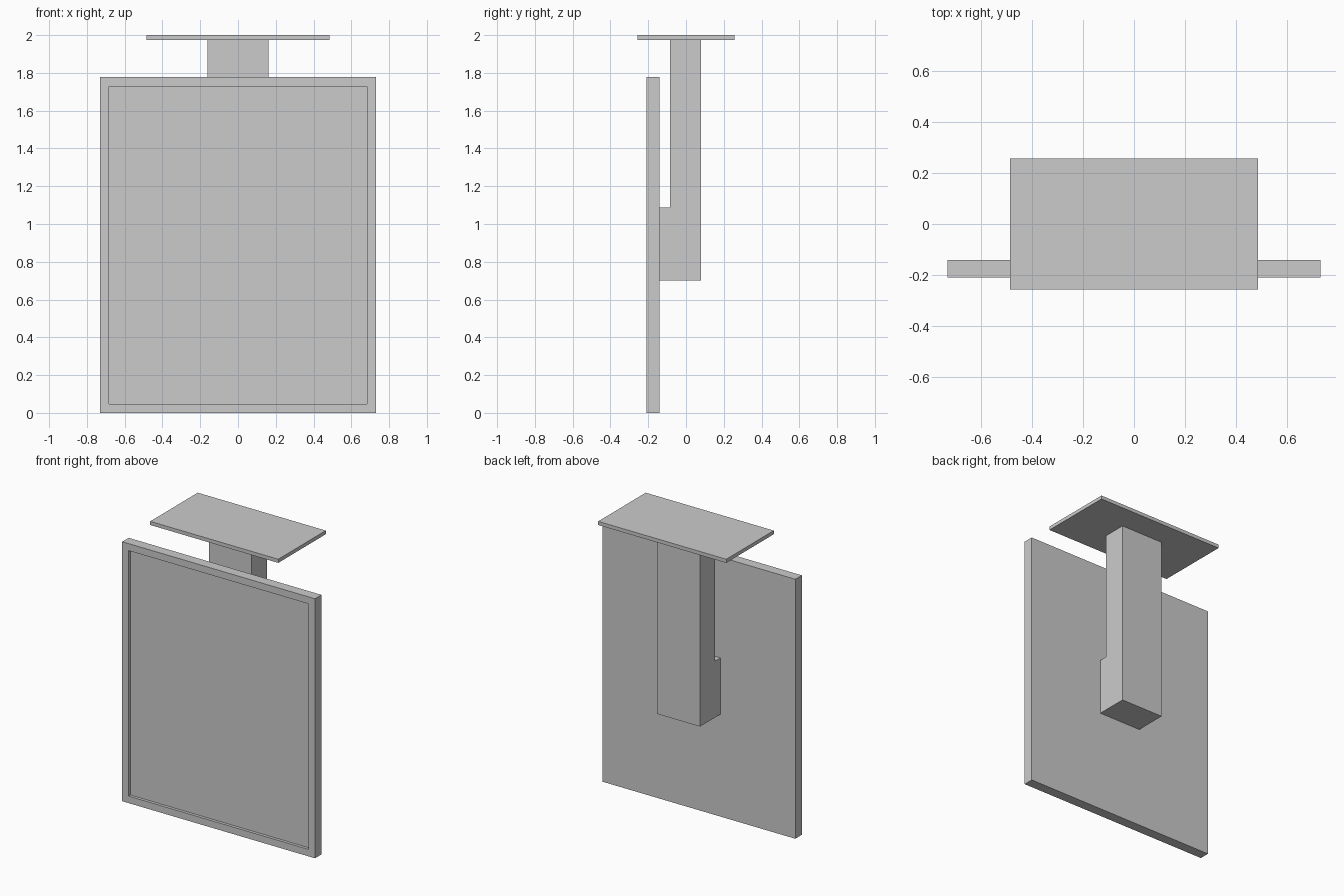
import bpy, bmesh

if "Cube" in bpy.data.objects:
    bpy.data.objects.remove(bpy.data.objects["Cube"])


def finish(name, bm):
    bmesh.ops.recalc_face_normals(bm, faces=bm.faces)
    mesh = bpy.data.meshes.new(name)
    bm.to_mesh(mesh)
    bm.free()
    obj = bpy.data.objects.new(name, mesh)
    bpy.context.collection.objects.link(obj)
    return obj


def extrude_profile(bm, yz, half_width):
    """Extrude a side profile (y, z) symmetrically across x."""
    face = bm.faces.new([bm.verts.new((-half_width, y, z)) for y, z in yz])
    out = bmesh.ops.extrude_face_region(bm, geom=[face])
    verts = [v for v in out["geom"] if isinstance(v, bmesh.types.BMVert)]
    bmesh.ops.translate(bm, verts=verts, vec=(2 * half_width, 0, 0))
    bmesh.ops.recalc_face_normals(bm, faces=bm.faces)


def rect(y0, y1, z0, z1):
    return [(y0, z0), (y1, z0), (y1, z1), (y0, z1)]


# Display panel with a recessed screen inside a thin rim
bm = bmesh.new()
extrude_profile(bm, rect(-0.21, -0.14, 0.0, 1.777), 0.73)
bm.normal_update()
front = min(bm.faces, key=lambda f: f.calc_center_median().y)
bmesh.ops.inset_region(bm, faces=[front], thickness=0.048, use_even_offset=True)
screen = bmesh.ops.extrude_face_region(bm, geom=[front])
bmesh.ops.translate(bm, vec=(0, 0.02, 0),
                    verts=[v for v in screen["geom"] if isinstance(v, bmesh.types.BMVert)])
if front.is_valid:
    bmesh.ops.delete(bm, geom=[front], context='FACES_ONLY')
finish("display_panel", bm)

# Hanging post with a mounting foot reaching the back of the panel
bm = bmesh.new()
extrude_profile(bm, [(-0.14, 0.70), (0.08, 0.70), (0.08, 1.975), (-0.085, 1.975),
                     (-0.085, 1.087), (-0.14, 1.087)], 0.162)
finish("hanging_post", bm)

# Ceiling plate
bm = bmesh.new()
extrude_profile(bm, rect(-0.257, 0.257, 1.975, 2.0), 0.485)
finish("ceiling_plate", bm)
